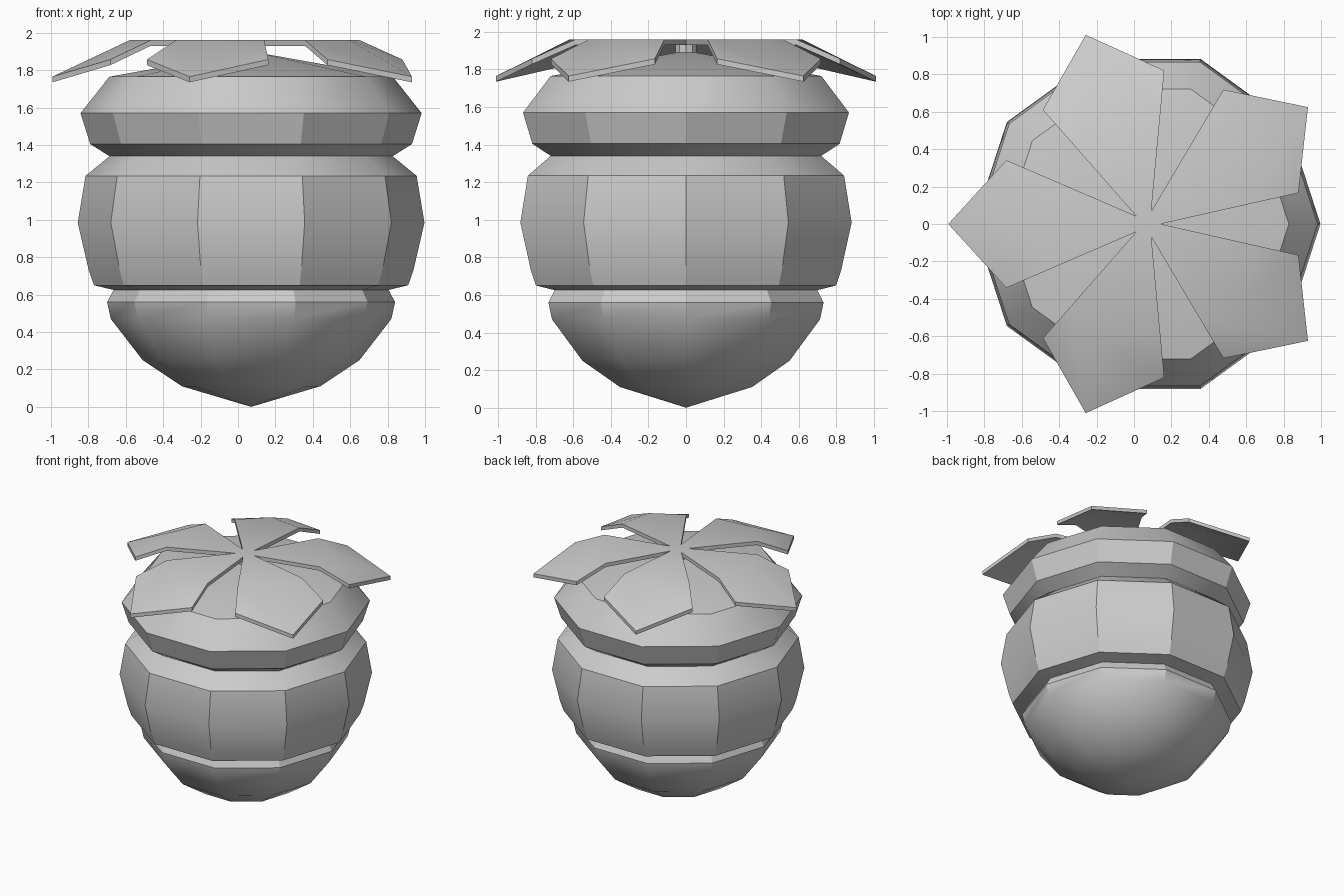
import bpy, bmesh
from math import cos, sin, radians, tau

if "Cube" in bpy.data.objects:
    bpy.data.objects.remove(bpy.data.objects["Cube"])

CX = 0.07      # axis of the body and leaf crown
SIDES = 10


def finish(bm, name):
    bmesh.ops.remove_doubles(bm, verts=bm.verts, dist=1e-5)
    bmesh.ops.recalc_face_normals(bm, faces=bm.faces)
    me = bpy.data.meshes.new(name)
    bm.to_mesh(me)
    bm.free()
    ob = bpy.data.objects.new(name, me)
    bpy.context.collection.objects.link(ob)
    ob.location.x = CX
    bpy.ops.object.select_all(action='DESELECT')
    ob.select_set(True)
    bpy.context.view_layer.objects.active = ob
    bpy.ops.object.shade_smooth_by_angle(angle=radians(30))
    return ob


def lathe(name, profile):
    """Revolve (radius, z) points; first and last lie on the axis."""
    bm = bmesh.new()
    low = bm.verts.new((0, 0, profile[0][1]))
    top = bm.verts.new((0, 0, profile[-1][1]))
    rings = [[bm.verts.new((r * cos(tau * i / SIDES), r * sin(tau * i / SIDES), z))
              for i in range(SIDES)] for r, z in profile[1:-1]]
    for i in range(SIDES):
        j = (i + 1) % SIDES
        bm.faces.new((low, rings[0][j], rings[0][i]))
        for a, b in zip(rings, rings[1:]):
            bm.faces.new((a[i], a[j], b[j], b[i]))
        bm.faces.new((rings[-1][i], rings[-1][j], top))
    return finish(bm, name)


# Banded ten-sided body: pointed base, narrow ring, wide belly, top ring
lathe("banded_body", [
    (0, 0.0), (0.37, 0.11), (0.58, 0.25), (0.75, 0.47), (0.77, 0.56),
    (0.735, 0.625), (0.84, 0.65), (0.868, 0.73), (0.927, 0.985),
    (0.885, 1.235), (0.757, 1.34), (0.86, 1.405), (0.912, 1.57),
    (0.758, 1.765), (0, 1.90)])

# Small stem joining body and leaves
lathe("stem", [(0, 1.87), (0.06, 1.87), (0.06, 1.94), (0, 1.94)])

# Crown of five drooping leaves separated by V-shaped slits
TOP, THICK = 1.96, 0.03
bm = bmesh.new()


def polar(r, deg, z):
    return (r * cos(radians(deg)), r * sin(radians(deg)), z)


for k in range(5):
    a = 36 + 72 * k

    def side(sign):
        s = polar(0.072, a + sign * 36, TOP)
        c = polar(0.826, a + sign * 24.4, 1.857)
        b = (s[0] + 0.69 * (c[0] - s[0]), s[1] + 0.69 * (c[1] - s[1]), TOP)
        return s, b, c

    pts = [(0, 0, TOP), *side(-1), polar(0.65, a, TOP),
           polar(1.063, a, 1.765), *side(1)]
    o, s1, b1, c1, m, t, s2, b2, c2 = [bm.verts.new(p) for p in pts]
    for f in ((o, s1, b1, m), (o, m, b2, s2), (b1, c1, t, m), (m, t, c2, b2)):
        bm.faces.new(f)
bmesh.ops.remove_doubles(bm, verts=bm.verts, dist=1e-5)
ext = bmesh.ops.extrude_face_region(bm, geom=bm.faces[:], use_keep_orig=True)
bmesh.ops.translate(bm, vec=(0, 0, -THICK),
                    verts=[v for v in ext["geom"] if isinstance(v, bmesh.types.BMVert)])
finish(bm, "leaf_crown")
